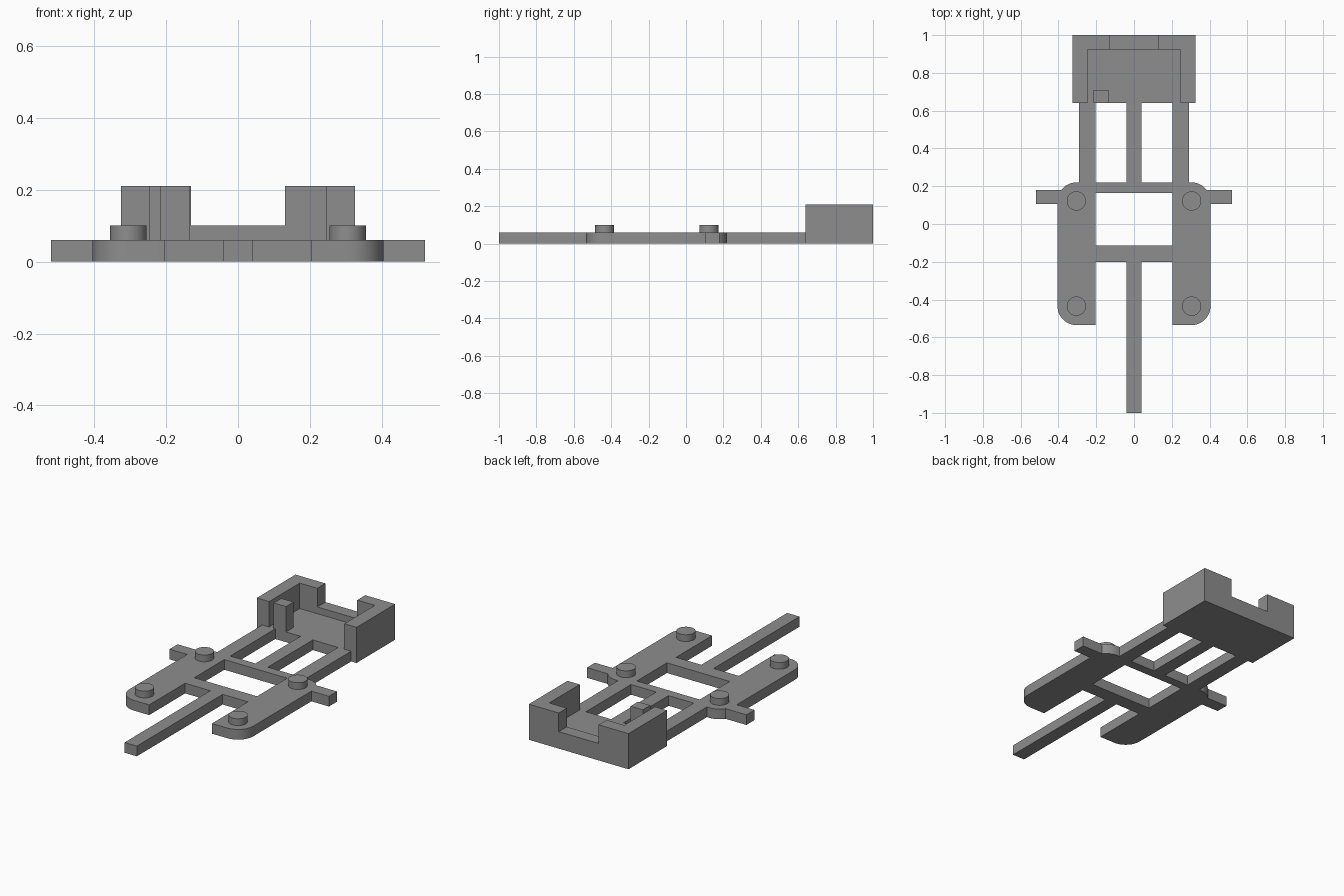
import bpy, bmesh, math

if "Cube" in bpy.data.objects:
    bpy.data.objects.remove(bpy.data.objects["Cube"])

grey = bpy.data.materials.new("plain_grey")
grey.diffuse_color = (0.27, 0.27, 0.27, 1)
grey.use_nodes = True
grey.node_tree.nodes["Principled BSDF"].inputs["Base Color"].default_value = grey.diffuse_color


def arc(cx, cy, r, a0, a1, n=12):
    return [(cx + r * math.cos(math.radians(a0 + (a1 - a0) * i / n)),
             cy + r * math.sin(math.radians(a0 + (a1 - a0) * i / n))) for i in range(n + 1)]


def rect(x0, x1, y0, y1):
    return [(x0, y0), (x1, y0), (x1, y1), (x0, y1)]


def mirrored(points):
    return [(-x, y) for x, y in reversed(points)]


def slab(name, loops, z0, z1):
    """Extrude a flat outline (first loop) with holes (other loops) from z0 to z1."""
    curve = bpy.data.curves.new(name + "_outline", 'CURVE')
    curve.dimensions = '2D'
    curve.fill_mode = 'BOTH'
    curve.extrude = (z1 - z0) / 2
    for loop in loops:
        s = curve.splines.new('POLY')
        s.points.add(len(loop) - 1)
        for p, (x, y) in zip(s.points, loop):
            p.co = (x, y, 0, 1)
        s.use_cyclic_u = True
    temp = bpy.data.objects.new(name + "_outline", curve)
    bpy.context.collection.objects.link(temp)
    bpy.context.view_layer.update()
    mesh = bpy.data.meshes.new_from_object(temp.evaluated_get(bpy.context.evaluated_depsgraph_get()))
    bpy.data.objects.remove(temp)
    # weld the caps to the sides and rest the slab at its height
    bm = bmesh.new()
    bm.from_mesh(mesh)
    bmesh.ops.remove_doubles(bm, verts=bm.verts, dist=1e-5)
    bmesh.ops.recalc_face_normals(bm, faces=bm.faces)
    bmesh.ops.translate(bm, verts=bm.verts, vec=(0, 0, (z0 + z1) / 2))
    bm.to_mesh(mesh)
    bm.free()
    mesh.name = name
    mesh.materials.clear()
    mesh.materials.append(grey)
    obj = bpy.data.objects.new(name, mesh)
    bpy.context.collection.objects.link(obj)
    bpy.ops.object.select_all(action='DESELECT')
    obj.select_set(True)
    bpy.context.view_layer.objects.active = obj
    bpy.ops.object.shade_smooth_by_angle(angle=math.radians(30))
    return obj


# Base frame: centre spine, rounded side arms, tabs, rails and tray floor
half = ([(.04, -1), (.04, -.2), (.205, -.2), (.205, -.535)]
        + arc(.305, -.435, .1, -90, 0)
        + [(.405, .105), (.52, .105), (.52, .18)]
        + arc(.305, .12, .1, math.degrees(math.asin(.6)), 90)
        + [(.29, .22), (.29, .64), (.245, .64), (.245, .925)])
window = rect(-.205, .205, -.115, .165)
slot = rect(.04, .205, .22, .64)
slab("base_frame", [half + mirrored(half), window, slot, mirrored(slot)], 0, .06)

# Tray walls: an L-shaped corner on each side, with a low sill between
corner = [(.325, .64), (.325, 1), (.13, 1), (.13, .925), (.245, .925), (.245, .64)]
slab("tray_wall_right", [corner], 0, .21)
slab("tray_wall_left", [mirrored(corner)], 0, .21)
slab("tray_sill", [rect(-.13, .13, .925, 1)], 0, .1)

# Upright post inside the tray
slab("tray_post", [rect(-.215, -.135, .64, .71)], .06, .21)

# Round pegs on the side arms
for side, sx in (("left", -1), ("right", 1)):
    for end, y in (("front", -.435), ("back", .122)):
        slab(f"peg_{end}_{side}", [arc(sx * .305, y, .051, 0, 360, 40)[:-1]], .06, .1)
